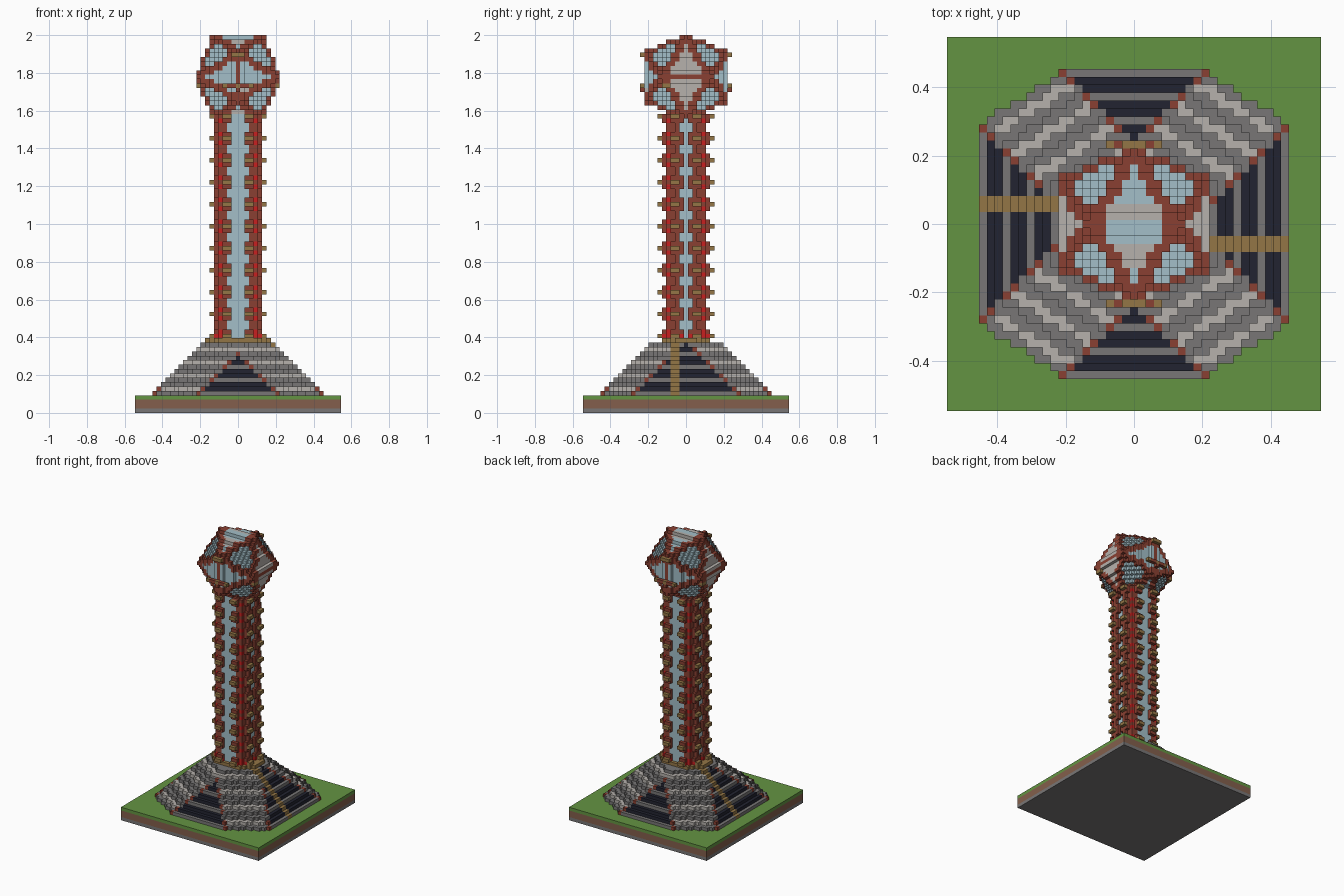
import bpy, bmesh, math
from mathutils import Vector

cube = bpy.data.objects.get("Cube")
if cube:
    bpy.data.objects.remove(cube, do_unlink=True)

V = 1 / 43            # block size
PHI = (1 + math.sqrt(5)) / 2
DIRS = [Vector(d) for d in ((1, 0, 0), (-1, 0, 0), (0, 1, 0), (0, -1, 0), (0, 0, 1), (0, 0, -1))]


def linear(c):
    c /= 255
    return c / 12.92 if c < 0.04 else ((c + 0.055) / 1.055) ** 2.4


def material(name, *rgb):
    col = [linear(c) for c in rgb] + [1]
    m = bpy.data.materials.new(name)
    m.use_nodes = True
    m.diffuse_color = col
    bsdf = next(n for n in m.node_tree.nodes if n.type == 'BSDF_PRINCIPLED')
    bsdf.inputs["Base Color"].default_value = col
    bsdf.inputs["Roughness"].default_value = 0.9
    return m


MATS = {
    "grass": material("grass", 100, 148, 66),
    "dirt": material("dirt", 131, 95, 76),
    "stone": material("stone", 120, 118, 118),
    "pale": material("pale stone", 182, 177, 172),
    "navy": material("dark navy", 34, 36, 49),
    "wood": material("tan wood", 148, 118, 70),
    "glass": material("pale blue glass", 163, 191, 200),
    "brick": material("brick red", 138, 64, 50),
    "red": material("bright red", 200, 32, 32),
}


def finish(name, bm, used):
    mesh = bpy.data.meshes.new(name)
    bm.to_mesh(mesh)
    bm.free()
    for u in used:
        mesh.materials.append(MATS[u])
    obj = bpy.data.objects.new(name, mesh)
    bpy.context.collection.objects.link(obj)
    return obj


def slab(name, mat, half, k0, k1):
    """Flat square layer between two block levels."""
    bm = bmesh.new()
    bmesh.ops.create_cube(bm, size=1)
    for v in bm.verts:
        v.co = (v.co.x * 2 * half * V, v.co.y * 2 * half * V, (k0 if v.co.z < 0 else k1) * V)
    finish(name, bm, [mat])


def blocks(name, cells):
    """Outer skin of a set of blocks: {(x, y, level): colour}."""
    bm = bmesh.new()
    used = sorted(set(cells.values()))
    verts = {}

    def vert(p):
        key = tuple(round(c * 2) for c in p)
        if key not in verts:
            verts[key] = bm.verts.new(Vector(p) * V)
        return verts[key]

    for cell, mat in cells.items():
        for d in DIRS:
            if tuple(int(a + b) for a, b in zip(cell, d)) in cells:
                continue
            a = Vector((d.y, d.z, d.x))
            b = d.cross(a)
            mid = Vector(cell) + Vector((0, 0, 0.5)) + d / 2
            quad = [mid + (s * a + t * b) / 2 for s, t in ((-1, -1), (1, -1), (1, 1), (-1, 1))]
            face = bm.faces.new([vert(p) for p in quad])
            face.material_index = used.index(mat)
    return finish(name, bm, used)


def grid(r, levels):
    for k in levels:
        for x in range(-r, r + 1):
            for y in range(-r, r + 1):
                yield x, y, k


# Ground slabs
slab("stone_base", "stone", 23.5, 0, 1)
slab("dirt_layer", "dirt", 23.5, 1, 3)
slab("grass_layer", "grass", 23.5, 3, 4)

# Stepped eight-sided plinth with dark panels and stairways
plinth = {}
for x, y, k in grid(19, range(4, 16)):
    m, ax, ay = k - 4, abs(x), abs(y)
    h = 19 - m
    if max(ax, ay) > h or 7 * ax + 11 * ay > 273 - 16 * m:
        continue
    front = 8 - m
    side = 11 - m
    on_front, on_side = ay == h, ax == h
    if (x > 0 and y in (-3, -2) or x < 0 and y in (2, 3)) and ax >= h - 1:
        c = "wood"
    elif on_front and ax <= front or on_side and ay <= side:
        c = "stone" if m % 3 == 0 else "navy"
    elif (on_front and ax == front + 1 or on_side and ay == side + 1) and m % 3 != 2:
        c = "brick"
    else:
        c = "pale" if m % 3 == 1 else "stone"
    plinth[x, y, k] = c
blocks("stepped_plinth", plinth)

# Wooden landing around the shaft foot
blocks("landing", {(x, y, k): "wood" for x, y, k in grid(7, [16])
                   if abs(y) <= 5 and abs(x) + abs(y) <= 9})

# Glass shaft core
blocks("shaft_glass", {(x, y, k): "glass" for x, y, k in grid(4, range(16, 68))
                       if abs(x) + abs(y) <= 6})

# Zigzag brick lattice on the shaft corners
lattice = {}
for x, y, k in grid(5, range(16, 68)):
    big, small = max(abs(x), abs(y)), min(abs(x), abs(y))
    if big + small > 8 or (big <= 4 and big + small <= 6):
        continue
    wave = abs(k % 5 - 2)
    edge = (2 if abs(y) > abs(x) else 1) + (wave == 2)
    if small >= edge and not (big == 5 and small == 3 and wave == 2):
        low = k < 18 or (big == small and wave == 1)
        lattice[x, y, k] = "red" if low else "brick"
blocks("shaft_lattice", lattice)

# Wooden pegs at regular heights
pegs = {}
for k in range(17, 68, 5):
    for sx in (-1, 1):
        for sy in (-1, 1):
            for a, b in ((6, 2), (6, 3), (2, 6), (3, 6)):
                pegs[sx * a, sy * b, k] = "wood"
blocks("shaft_pegs", pegs)

# Twenty-sided head: face normals
normals = [Vector((a, b, c)) for a in (-1, 1) for b in (-1, 1) for c in (-1, 1)]
for s in (-1, 1):
    for t in (-1, 1):
        normals += [Vector((0, s / PHI, t * PHI)), Vector((s * PHI, 0, t / PHI)),
                    Vector((s / PHI, t * PHI, 0))]
MID, LIMIT = 76, PHI * PHI * 5.9
head = {}
for x, y, k in grid(10, range(67, 86)):
    p = Vector((x, y, k - MID))
    ranked = sorted(((n.dot(p), i) for i, n in enumerate(normals)), reverse=True)
    if ranked[0][0] > LIMIT:
        continue
    n = normals[ranked[0][1]]
    ridge = ranked[1][0] > LIMIT - 1.5 and not (abs(x) < 4 and abs(y) < 3)
    lower_front = abs(n.y) > 1.5 and x * y < 0 and k < 74
    upper_front = abs(n.z) > 1.5 and -6 < y < -2 and abs(x) < 4
    if ridge:
        c = "brick"
    elif abs(n.x) > 1.5 or lower_front or upper_front or (y in (1, 2) and k > MID):
        c = "pale"
    else:
        c = "glass"
    head[x, y, k] = c
blocks("head", head)

# Rails, corner blocks and posts on the head
trim = {}
for s in (-1, 1):
    for x in range(-3, 4):
        trim[x, s * 10, 74] = "wood" if abs(x) == 3 else "brick"
    for k in (73, 74, 81):
        for j in (9, 10):
            trim[0, s * j, k] = "brick" if k == 73 else "wood"
    for x in (-1, 1):
        trim[x, s * 10, 81] = "wood"
    for y in range(-4, 5):
        trim[s * 9, y, 75] = "brick"
    for y in (4, 5):
        for k in (74, 77):
            trim[s * 9, -s * y, k] = "wood"
    for k in (82, 83, 84):
        trim[s * 6, 0, k] = "brick"
    trim[s * 6, 0, 85] = "wood"
    trim[s * 5, 0, 85] = "brick"
blocks("head_trim", trim)
